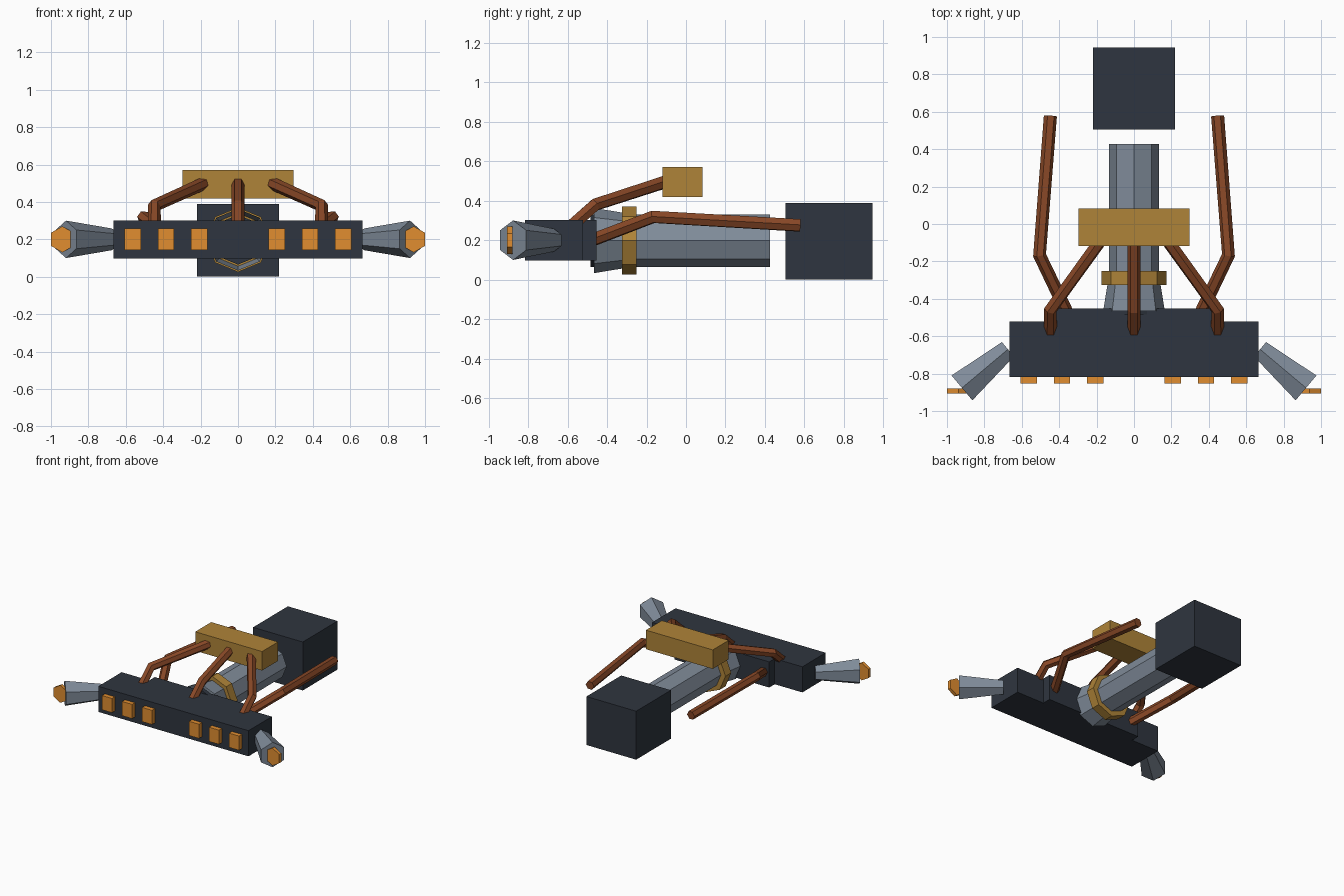
import bpy, bmesh, math
from mathutils import Vector

if "Cube" in bpy.data.objects:
    bpy.data.objects.remove(bpy.data.objects["Cube"])


def material(name, rgb):
    m = bpy.data.materials.new(name)
    m.diffuse_color = (*rgb, 1)
    m.use_nodes = True
    m.node_tree.nodes["Principled BSDF"].inputs["Base Color"].default_value = m.diffuse_color
    return m


DARK = material("dark_metal", (0.028, 0.036, 0.050))
STEEL = material("steel", (0.215, 0.26, 0.32))
GOLD = material("gold", (0.43, 0.23, 0.04))
ORANGE = material("orange", (0.75, 0.27, 0.03))
COPPER = material("copper", (0.25, 0.065, 0.02))
CZ = 0.198  # height of the main axis


def finish(name, bm, mat, solid=True):
    if solid:
        bmesh.ops.recalc_face_normals(bm, faces=bm.faces)
    me = bpy.data.meshes.new(name)
    bm.to_mesh(me)
    bm.free()
    me.materials.append(mat)
    ob = bpy.data.objects.new(name, me)
    bpy.context.collection.objects.link(ob)
    return ob


def extrude_plan(name, plan, z0, z1, mat):
    bm = bmesh.new()
    face = bm.faces.new([bm.verts.new((x, y, z0)) for x, y in plan])
    top = bmesh.ops.extrude_face_region(bm, geom=[face])["geom"]
    bmesh.ops.translate(bm, vec=(0, 0, z1 - z0),
                        verts=[g for g in top if isinstance(g, bmesh.types.BMVert)])
    return finish(name, bm, mat)


def box(name, x0, x1, y0, y1, z0, z1, mat):
    return extrude_plan(name, [(x0, y0), (x1, y0), (x1, y1), (x0, y1)], z0, z1, mat)


def turned(name, start, axis, stations, sides, mat, ends="caps"):
    """Rings of (distance, radius) along a horizontal axis, one corner pointing up."""
    axis = Vector(axis).normalized()
    up = Vector((0, 0, 1))
    side = axis.cross(up)
    bm = bmesh.new()
    rings = []
    for d, r in stations:
        angles = [2 * math.pi * k / sides for k in range(sides)]
        rings.append([bm.verts.new(Vector(start) + axis * d
                                   + up * (r * math.cos(a)) + side * (r * math.sin(a)))
                      for a in angles])
    pairs = list(zip(rings, rings[1:]))
    if ends == "loop":
        pairs.append((rings[-1], rings[0]))
    for a, b in pairs:
        for k in range(sides):
            n = (k + 1) % sides
            bm.faces.new((a[k], a[n], b[n], b[k]))
    if ends == "caps":
        bm.faces.new(rings[0])
        bm.faces.new(rings[-1])
    return finish(name, bm, mat)


def pipe(name, points, mat, radius=0.035):
    cu = bpy.data.curves.new(name, "CURVE")
    cu.dimensions = "3D"
    cu.bevel_depth = radius
    cu.bevel_resolution = 1
    cu.use_fill_caps = True
    sp = cu.splines.new("POLY")
    sp.points.add(len(points) - 1)
    for p, co in zip(sp.points, points):
        p.co = (*co, 1)
    sp.use_smooth = False
    tmp = bpy.data.objects.new(name + "_path", cu)
    bpy.context.collection.objects.link(tmp)
    bpy.context.view_layer.update()
    me = bpy.data.meshes.new_from_object(tmp.evaluated_get(bpy.context.evaluated_depsgraph_get()))
    bpy.data.objects.remove(tmp)
    me.materials.clear()
    me.materials.append(mat)
    me.shade_flat()
    ob = bpy.data.objects.new(name, me)
    bpy.context.collection.objects.link(ob)
    return ob


# Front manifold with a narrower step behind it
extrude_plan("manifold", [(-0.665, -0.817), (0.665, -0.817), (0.665, -0.522), (0.42, -0.522),
                          (0.42, -0.453), (-0.42, -0.453), (-0.42, -0.522), (-0.665, -0.522)],
             0.097, 0.302, DARK)

# Rear block and top tank
box("rear_block", -0.22, 0.22, 0.505, 0.945, 0.0, 0.388, DARK)
box("top_tank", -0.296, 0.296, -0.118, 0.084, 0.418, 0.57, GOLD)

# Central barrel, open flare, inner plate and collar
turned("barrel", (0, 0, CZ), (0, 1, 0), [(-0.30, 0.133), (0.427, 0.133)], 8, STEEL)
turned("barrel_flare", (0, 0, CZ), (0, 1, 0), [(-0.466, 0.165), (-0.27, 0.133)], 8, STEEL, "open")
turned("barrel_plate", (0, 0, CZ), (0, 1, 0), [(-0.484, 0.133), (-0.45, 0.133)], 8, DARK)
turned("barrel_collar", (0, 0, CZ), (0, 1, 0),
       [(-0.325, 0.13), (-0.325, 0.173), (-0.252, 0.173), (-0.252, 0.13)], 8, GOLD, "loop")

# Middle feed pipe
pipe("feed_pipe_middle", [(0, -0.59, 0.265), (0, -0.46, 0.38), (0, -0.09, 0.5)], COPPER)

for s, label in ((-1, "left"), (1, "right")):
    # Front vents
    for i, x in enumerate((0.208, 0.385, 0.563)):
        box(f"vent_{label}_{i + 1}", s * x - 0.044, s * x + 0.044,
            -0.853, -0.81, 0.143, 0.257, ORANGE)
    # Angled side nozzle with its glowing tip
    turned(f"nozzle_{label}", (s * 0.674, -0.670, CZ + 0.002), (s * 0.246, -0.2065, 0),
           [(0, 0.058), (0.321, 0.1)], 6, STEEL)
    turned(f"nozzle_tip_{label}", (s * 0.939, 0, CZ + 0.002), (0, 1, 0),
           [(-0.906, 0.07), (-0.88, 0.07)], 6, ORANGE)
    # Upper feed pipe and long side pipe
    pipe(f"feed_pipe_{label}", [(s * 0.447, -0.59, 0.265), (s * 0.447, -0.46, 0.38),
                                (s * 0.18, -0.09, 0.5)], COPPER)
    pipe(f"side_pipe_{label}", [(s * 0.35, -0.49, 0.195), (s * 0.505, -0.167, 0.318),
                                (s * 0.447, 0.578, 0.275)], COPPER)
